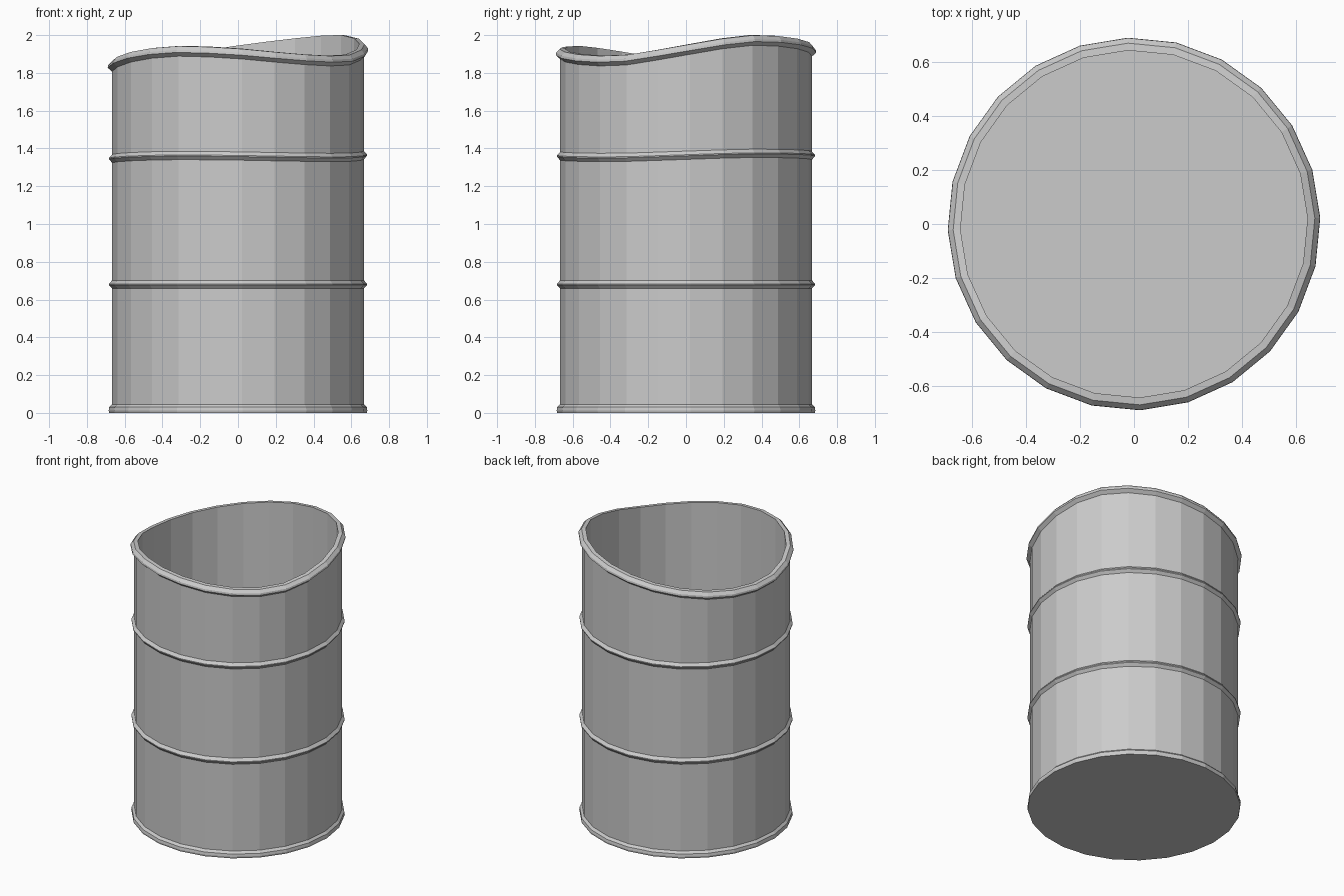
import bpy, bmesh, math

if "Cube" in bpy.data.objects:
    bpy.data.objects.remove(bpy.data.objects["Cube"])

SIDES = 24
OFFSET = math.radians(1.9)
TOP = 1.93
# height of the warped mouth every 30 degrees, counter-clockwise from +x
MOUTH = [1.95, 2.0, 1.985, 1.945, 1.895, 1.86, 1.86, 1.91, 1.943, 1.93, 1.90, 1.895]


def mouth(angle):
    """Smooth periodic (Catmull-Rom) height of the mouth, relative to TOP."""
    f = (math.degrees(angle) / 30) % 12
    i, t = int(f), f - int(f)
    a, b, c, d = (MOUTH[(i + k) % 12] for k in (-1, 0, 1, 2))
    return b + 0.5 * t * (c - a + t * (2*a - 5*b + 4*c - d + t * (3*(b - c) + d - a))) - TOP


def lathe(name, profile):
    """Spin (radius, height, warp amount) points, then cap both ends."""
    bm = bmesh.new()
    rings = []
    for r, z, warp in profile:
        ring = []
        for k in range(SIDES):
            a = OFFSET + 2 * math.pi * k / SIDES
            ring.append(bm.verts.new((r * math.cos(a), r * math.sin(a), z + warp * mouth(a))))
        rings.append(ring)
    for lo, hi in zip(rings, rings[1:]):
        for k in range(SIDES):
            n = (k + 1) % SIDES
            bm.faces.new((lo[k], lo[n], hi[n], hi[k]))
    bm.faces.new(rings[0][::-1])
    bm.faces.new(rings[-1])
    me = bpy.data.meshes.new(name)
    bm.to_mesh(me)
    bm.free()
    ob = bpy.data.objects.new(name, me)
    bpy.context.collection.objects.link(ob)
    return ob


def rib(z, warp):
    """Raised hoop pressed into the wall."""
    return [(0.667, z - 0.022, warp), (0.684, z - 0.003, warp),
            (0.684, z + 0.003, warp), (0.667, z + 0.022, warp)]


# base lip, wall with two ribs, rolled mouth, inner wall and floor
base = [(0.682, 0, 0), (0.685, 0.012, 0), (0.682, 0.03, 0), (0.667, 0.045, 0)]
rolled_mouth = [(0.667, TOP - 0.055, 1), (0.69, TOP - 0.035, 1), (0.688, TOP - 0.022, 1),
                (0.67, TOP - 0.002, 1), (0.643, TOP, 1)]
inside = [(0.643, 0.03, 0)]
lathe("barrel", base + rib(0.68, 0) + rib(1.36, 0.2) + rolled_mouth + inside)
